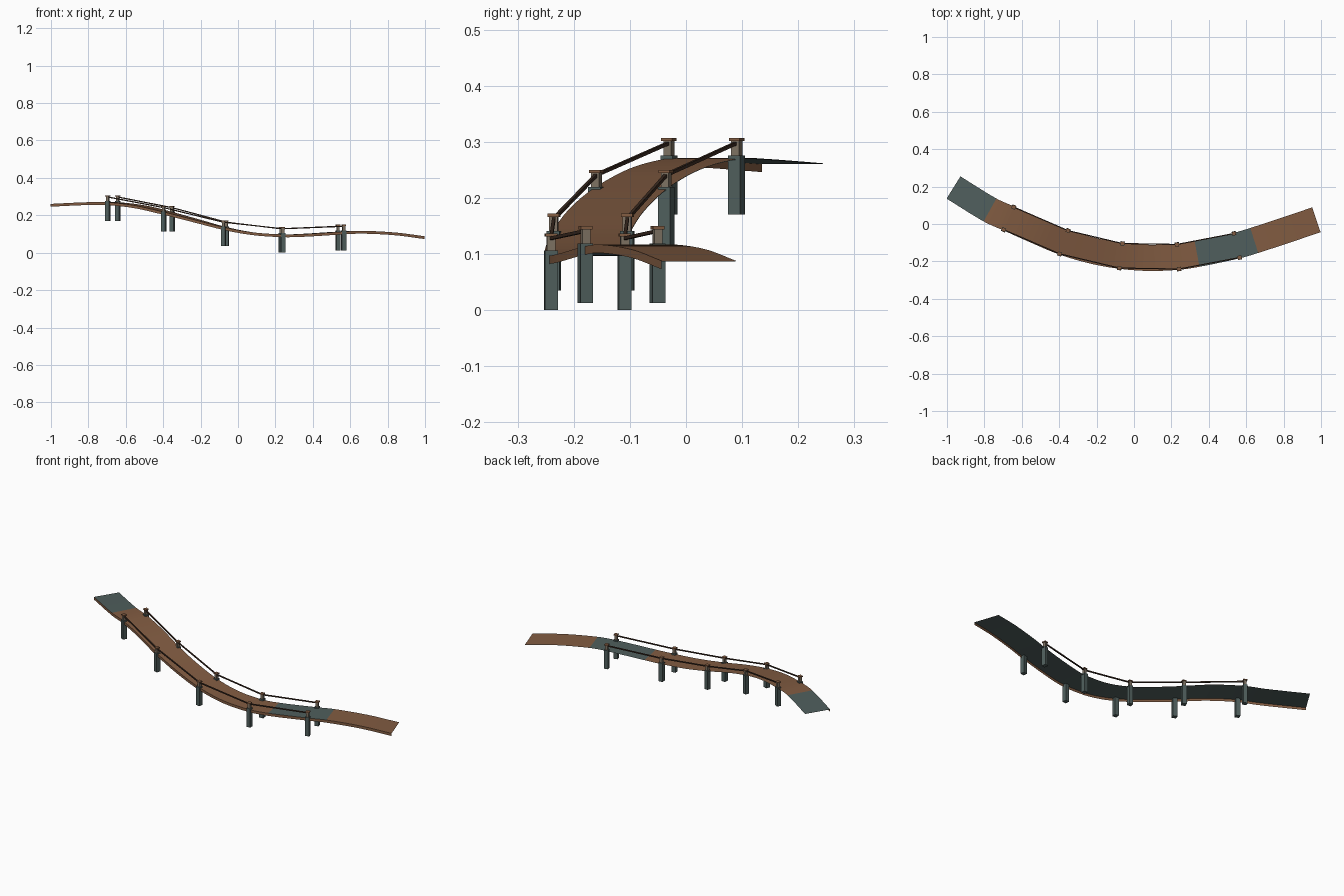
import bpy, bmesh
from mathutils import Vector, Matrix

cube = bpy.data.objects.get("Cube")
if cube:
    bpy.data.objects.remove(cube)


def material(name, rgb):
    m = bpy.data.materials.new(name)
    m.use_nodes = True
    m.diffuse_color = (*rgb, 1)
    m.node_tree.nodes["Principled BSDF"].inputs["Base Color"].default_value = (*rgb, 1)
    return m


WOOD = material("brown wood", (0.223, 0.107, 0.054))
SLATE = material("slate", (0.08, 0.114, 0.109))
TAN = material("weathered tan", (0.21, 0.17, 0.125))
ROPE = material("dark rope", (0.05, 0.027, 0.017))

HALF_WIDTH = 0.07
SKIRT = 0.015
STEPS = 5

# Centre line of the walkway surface
path = [Vector(p) for p in [
    (-0.965, 0.195, 0.261), (-0.77, 0.06, 0.270), (-0.67, 0.03, 0.270),
    (-0.52, -0.037, 0.252), (-0.375, -0.0975, 0.218), (-0.22, -0.143, 0.177),
    (-0.07, -0.17, 0.137), (0.08, -0.181, 0.109), (0.235, -0.175, 0.098),
    (0.337, -0.16, 0.1), (0.55, -0.115, 0.113), (0.643, -0.088, 0.117),
    (0.82, -0.03, 0.108), (0.975, 0.0225, 0.088)]]
path[1].y = 0.075


def tangent(i):
    a, b = path[max(i - 1, 0)], path[min(i + 1, len(path) - 1)]
    return (b - a) / (b.x - a.x)


# Smooth centre line, interpolated along x
line = []
for i in range(len(path) - 1):
    a, b = path[i], path[i + 1]
    span = b.x - a.x
    for k in range(STEPS):
        t = k / STEPS
        line.append(a * (2*t**3 - 3*t**2 + 1) + tangent(i) * span * (t**3 - 2*t**2 + t)
                    + b * (3*t**2 - 2*t**3) + tangent(i + 1) * span * (t**3 - t**2))
line.append(path[-1])


def side_at(i):
    d = line[min(i + 1, len(line) - 1)] - line[max(i - 1, 0)]
    return Vector((-d.y, d.x, 0)).normalized()


def finish(bm, name, mats):
    mesh = bpy.data.meshes.new(name)
    bm.to_mesh(mesh)
    bm.free()
    for m in mats:
        mesh.materials.append(m)
    ob = bpy.data.objects.new(name, mesh)
    bpy.context.collection.objects.link(ob)
    return ob


def ribbon(name, edges, mats, rule=None, flip=False):
    """Strip of quads between pairs of points."""
    bm = bmesh.new()
    rows = [[bm.verts.new(p) for p in pair] for pair in edges]
    for i, (r, s) in enumerate(zip(rows, rows[1:])):
        loop = [r[0], s[0], s[1], r[1]]
        face = bm.faces.new(loop[::-1] if flip else loop)
        if rule:
            face.material_index = rule((line[i].x + line[i + 1].x) / 2)
    return finish(bm, name, mats)


# Deck, its underside and the front edge board
front = [p - side_at(i) * HALF_WIDTH for i, p in enumerate(line)]
back = [p + side_at(i) * HALF_WIDTH for i, p in enumerate(line)]
drop = Vector((0, 0, -0.001))
board = Vector((0, 0, -SKIRT))
ribbon("deck", zip(front, back), [WOOD, SLATE],
       lambda x: int(x < -0.77 or 0.337 < x < 0.643))
ribbon("deck_underside", [(f + drop, b + drop) for f, b in zip(front, back)],
       [SLATE], flip=True)
ribbon("front_edge_board", [(f + board, f) for f in front], [WOOD])


def box(name, centre, size, axis, mat):
    """Box whose local x follows the given axis."""
    bm = bmesh.new()
    rot = axis.to_track_quat('X', 'Z').to_matrix().to_4x4()
    bmesh.ops.create_cube(bm, size=1, matrix=Matrix.Translation(centre) @ rot
                          @ Matrix.Diagonal((*size, 1)))
    return finish(bm, name, [mat])


# Posts in pairs, each with a slim upper part and a cap
tops = {2: 0.307, 4: 0.25, 6: 0.172, 8: 0.137, 10: 0.15}
for label, sign in (("front", -1), ("back", 1)):
    anchors = []
    for n, (index, top) in enumerate(tops.items(), 1):
        i = index * STEPS
        side = side_at(i)
        along = Vector((side.y, -side.x, 0))
        spot = line[i] + side * sign * 0.066
        for part, low, high, w, mat in (("post", 0.137, 0.031, 0.023, SLATE),
                                        ("post_top", 0.031, 0.005, 0.015, TAN),
                                        ("post_cap", 0.006, 0, 0.021, WOOD)):
            z = top - (low + high) / 2
            box(f"{label}_{part}_{n}", (spot.x, spot.y, z), (w, w, low - high), along, mat)
        anchors.append(Vector((spot.x, spot.y, top - 0.009)))
    # Hand ropes between neighbouring posts
    for n, (a, b) in enumerate(zip(anchors, anchors[1:]), 1):
        box(f"{label}_hand_rope_{n}", (a + b) / 2, ((b - a).length, 0.006, 0.006), b - a, ROPE)
